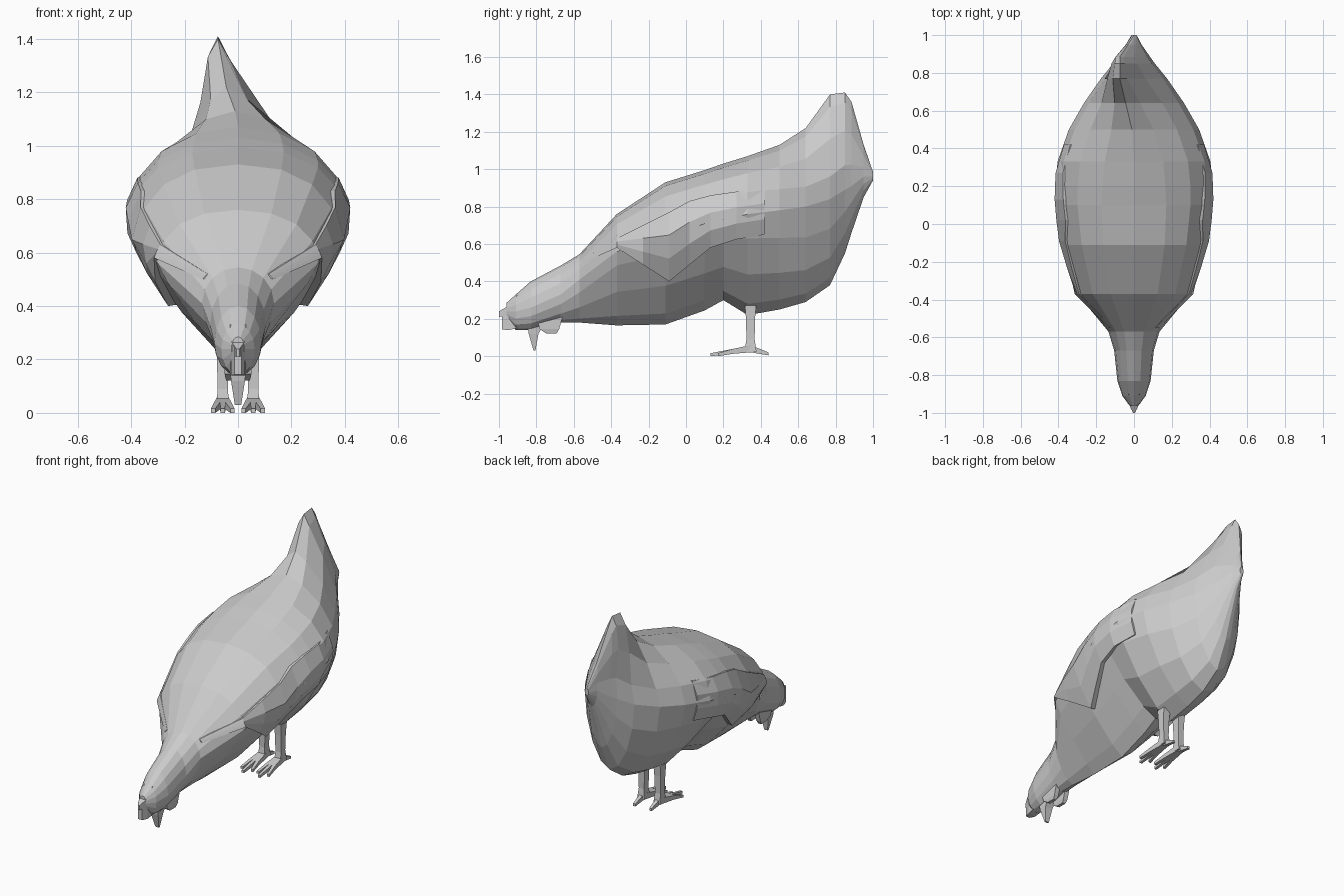
import bpy, bmesh, math

if "Cube" in bpy.data.objects:
    bpy.data.objects.remove(bpy.data.objects["Cube"])

# Body stations: y, top z, bottom z, half width, widest z, upper exponent, lower exponent
S = [(-0.96, .285, .20, .025, .24, 2, 2), (-0.91, .33, .14, .062, .24, 2, 2),
     (-0.83, .40, .14, .088, .26, 2, 2), (-0.67, .485, .18, .105, .33, 2, 1.8),
     (-0.57, .545, .18, .135, .41, 2, 1.6), (-0.37, .76, .165, .30, .56, 2.2, 1.15),
     (-0.11, .93, .17, .375, .64, 2.3, 1.2), (0.10, .995, .245, .41, .71, 2.2, 1.25),
     (0.20, 1.03, .30, .415, .73, 2.1, 1.3), (0.33, 1.07, .22, .405, .76, 2, 1.35),
     (0.50, 1.13, .25, .345, .78, 1.7, 1.5), (0.64, 1.22, .29, .265, .80, 1.4, 1.7),
     (0.77, 1.40, .38, .175, .84, 1.25, 1.8), (0.85, 1.41, .55, .11, .89, 1.4, 1.8),
     (0.885, 1.36, .66, .085, .91, 1.4, 1.8), (0.95, 1.13, .85, .04, .96, 1.6, 1.8),
     (1.00, .985, .94, .014, .96, 2, 2)]
N = 16


def make(name, verts, faces):
    me = bpy.data.meshes.new(name)
    me.from_pydata(verts, [], faces)
    bm = bmesh.new()
    bm.from_mesh(me)
    bmesh.ops.recalc_face_normals(bm, faces=bm.faces)
    bm.to_mesh(me)
    bm.free()
    ob = bpy.data.objects.new(name, me)
    bpy.context.collection.objects.link(ob)
    return ob


def loft(name, rings):
    n = len(rings[0])
    faces = [(a * n + i, a * n + (i + 1) % n, (a + 1) * n + (i + 1) % n, (a + 1) * n + i)
             for a in range(len(rings) - 1) for i in range(n)]
    faces += [tuple(range(n)), tuple(range((len(rings) - 1) * n, len(rings) * n))]
    return make(name, [v for r in rings for v in r], faces)


def tail_lean(y, z):
    return -0.075 * min(1, max(0, (z - 1.0) / 0.3)) * min(1, max(0, (y - 0.4) / 0.3))


def ring(st):
    y, zt, zb, w, zm, pu, pl = st
    pts = []
    for i in range(N):
        a = 2 * math.pi * i / N
        c, s = math.cos(a), math.sin(a)
        p, h = (pu, zt - zm) if s >= 0 else (pl, zm - zb)
        x = w * math.copysign(abs(c) ** (2 / p), c)
        z = zm + h * math.copysign(abs(s) ** (2 / p), s)
        pts.append((x + tail_lean(y, z), y, z))
    return pts


def half_width(y, z):
    for a, b in zip(S, S[1:]):
        if a[0] <= y <= b[0]:
            t = (y - a[0]) / (b[0] - a[0])
            _, zt, zb, w, zm, pu, pl = [u + (v - u) * t for u, v in zip(a, b)]
            p, h = (pu, zt - zm) if z >= zm else (pl, zm - zb)
            return w * max(0, 1 - min(1, abs(z - zm) / h) ** p) ** (1 / p)
    return 0


# Body, neck, head and tail in one skin
loft("body", [ring(s) for s in S])

# Wings: raised skin with a zigzag lower edge (y, lower z, upper z, lift)
edge = [(-.55, .50, .52, .004), (-.37, .58, .63, .015), (-.23, .49, .70, .03),
        (-.09, .40, .77, .035), (.02, .49, .83, .03), (.13, .58, .86, .025),
        (.27, .625, .88, .02), (.42, .65, .90, .006)]
for side, name in ((1, "right_wing"), (-1, "left_wing")):
    rings = []
    for y, lo, hi, lift in edge:
        r = []
        for t in (0, .33, .67, 1):
            z = lo + (hi - lo) * t
            r.append((side * (half_width(y, z) + lift * (1 - .7 * t)), y, z))
        r.append((side * (half_width(y, hi) - .04), y, hi))
        r.append((side * (half_width(y, lo) - .03), y, lo + .01))
        rings.append(r)
    loft(name, rings)


def bar(name, stations):
    # tapered box along stations of (centre, half x, half second axis, axis)
    rings = []
    for (x, y, z), hx, h, axis in stations:
        rings.append([(x + i * hx, y + (j * h if axis == 'y' else 0),
                       z + (j * h if axis == 'z' else 0))
                      for i, j in ((-1, -1), (1, -1), (1, 1), (-1, 1))])
    return loft(name, rings)


# Comb, beak and wattle on the lowered head
bar("comb", [((0, -.90, .24), .03, .09, 'z'), ((0, -.95, .205), .026, .065, 'z'),
             ((0, -.985, .195), .014, .052, 'z')])
bar("comb_tip", [((0, -.94, .25), .03, .025, 'z'), ((0, -1.0, .225), .006, .015, 'z')])
bar("beak", [((0, -.80, .19), .032, .05, 'y'), ((0, -.815, .12), .026, .026, 'y'),
             ((0, -.81, .03), .012, .005, 'y')])
for sx in (-1, 1):
    bar("wattle", [((sx * .035, -.73, .21), .016, .07, 'y'),
                   ((sx * .035, -.73, .145), .015, .052, 'y'),
                   ((sx * .035, -.72, .122), .010, .028, 'y')])

# Legs and feet
for sx in (-1, 1):
    cx = sx * .057
    bar("leg", [((cx, .345, .27), .025, .03, 'y'), ((cx, .345, .20), .022, .024, 'y'),
                ((cx, .345, .09), .019, .022, 'y'), ((cx, .345, .025), .024, .032, 'y')])
    for dx, ty in ((-.036, .17), (0, .13), (.036, .17)):
        bar("front_toe", [((cx + dx * .2, .36, .042), .013, .02, 'z'),
                          ((cx + dx * .6, .25, .026), .011, .013, 'z'),
                          ((cx + dx, ty, .008), .008, .008, 'z')])
    bar("back_toe", [((cx, .34, .042), .014, .02, 'z'), ((cx, .44, .013), .008, .008, 'z')])
